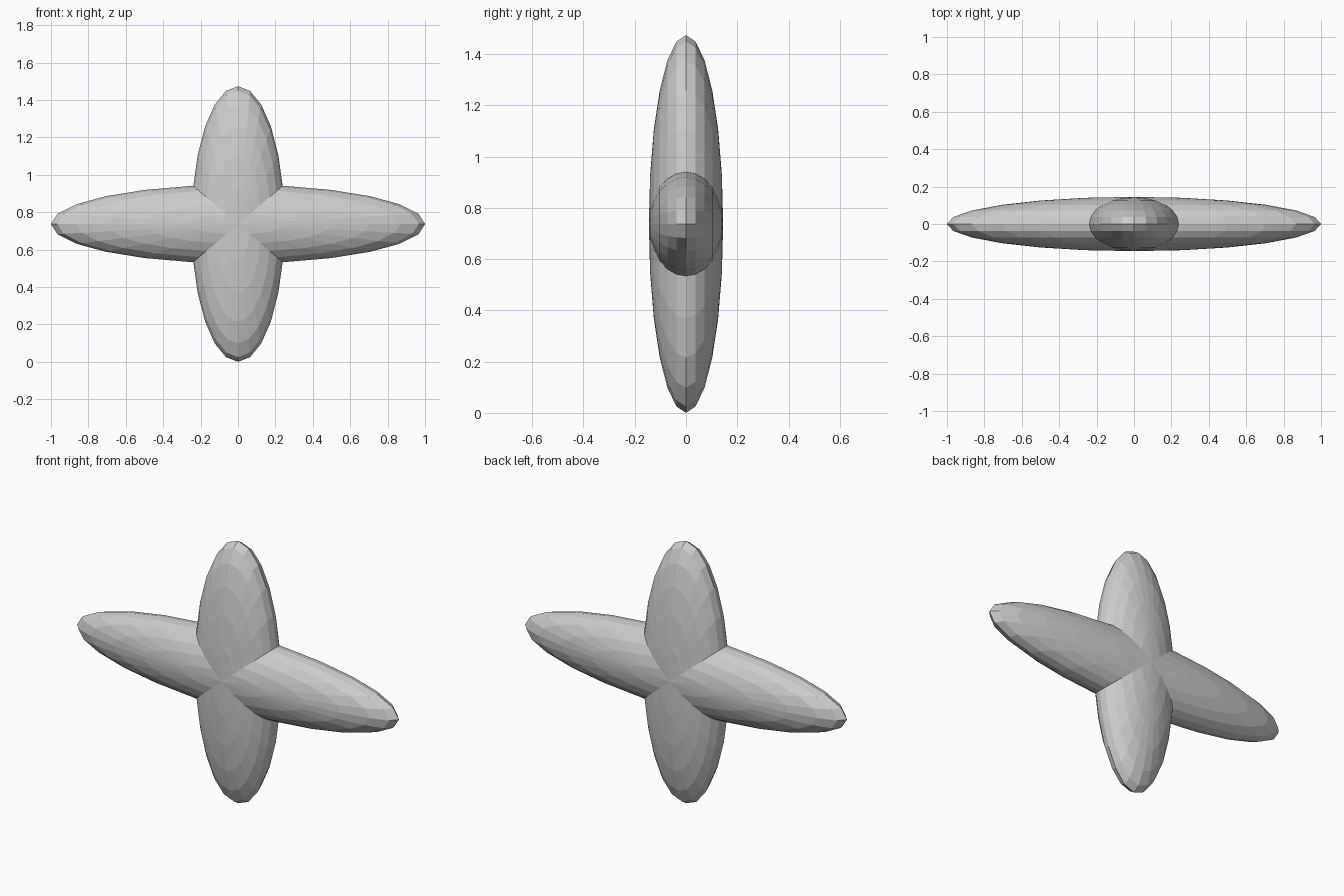
import bpy
import math

if "Cube" in bpy.data.objects:
    bpy.data.objects.remove(bpy.data.objects["Cube"])

CENTRE_Z = 0.737
DEPTH = 0.145  # both lobes share the same half thickness


def ellipsoid(name, half_width, half_height):
    """Faceted ellipsoid with its poles facing front and back."""
    bpy.ops.mesh.primitive_uv_sphere_add(segments=24, ring_count=12, radius=1)
    ob = bpy.context.object
    ob.name = name
    ob.rotation_euler = (math.radians(90), 0, 0)
    # local z points along the depth after the rotation
    ob.scale = (half_width, half_height, DEPTH)
    ob.location = (0, 0, CENTRE_Z)
    bpy.ops.object.transform_apply(location=False, rotation=True, scale=True)
    return ob


# Long horizontal lobe and upright lobe crossing at the middle
ellipsoid("horizontal_lobe", 1.0, 0.21)
ellipsoid("vertical_lobe", 0.249, CENTRE_Z)
